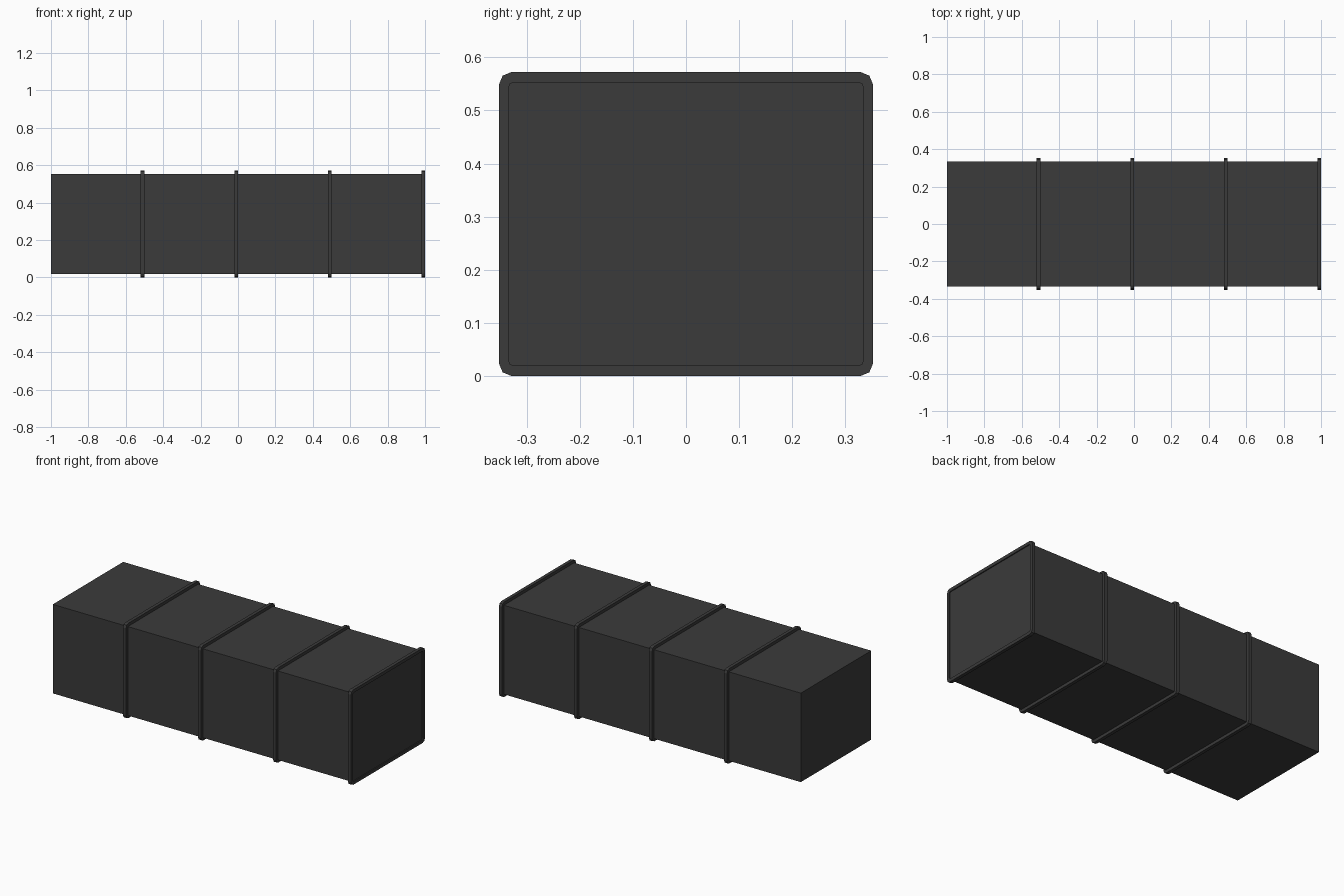
import bpy
import bmesh
import math

cube = bpy.data.objects.get("Cube")
if cube:
    bpy.data.objects.remove(cube, do_unlink=True)

# One dark grey sheet-metal colour
metal = bpy.data.materials.new("dark_grey_metal")
metal.use_nodes = True
grey = (0.043, 0.043, 0.043, 1)
metal.diffuse_color = grey
metal.node_tree.nodes["Principled BSDF"].inputs["Base Color"].default_value = grey

MID_Z = 0.286
SEGMENT = 0.5
FLANGE = 0.02
RECESS = 0.006


def finish(name, bm):
    bmesh.ops.recalc_face_normals(bm, faces=bm.faces)
    mesh = bpy.data.meshes.new(name)
    bm.to_mesh(mesh)
    bm.free()
    mesh.materials.append(metal)
    obj = bpy.data.objects.new(name, mesh)
    bpy.context.collection.objects.link(obj)
    return obj


def rounded_loop(bm, x, half_y, half_z, radius, steps=2):
    """Rectangle in the yz plane with rounded corners."""
    verts = []
    for corner, (sy, sz) in enumerate([(1, 1), (-1, 1), (-1, -1), (1, -1)]):
        for i in range(steps + 1):
            a = (corner + i / steps) * math.pi / 2
            y = sy * (half_y - radius) + radius * math.cos(a)
            z = sz * (half_z - radius) + radius * math.sin(a)
            verts.append(bm.verts.new((x, y, MID_Z + z)))
    return verts


def box_segment(name, x0, x1):
    bm = bmesh.new()
    bmesh.ops.create_cube(bm, size=1)
    for v in bm.verts:
        v.co.x = x1 if v.co.x > 0 else x0
        v.co.y *= 0.67
        v.co.z = MID_Z + v.co.z * 0.536
    finish(name, bm)


def flange_ring(name, x0, x1):
    bm = bmesh.new()
    loops = [rounded_loop(bm, x, *size) for x, size in (
        (x0, (0.352, 0.286, 0.022)), (x1, (0.352, 0.286, 0.022)),
        (x1, (0.334, 0.267, 0.009)), (x0, (0.334, 0.267, 0.009)))]
    for k in range(4):
        a, b = loops[k], loops[(k + 1) % 4]
        for i in range(len(a)):
            j = (i + 1) % len(a)
            bm.faces.new((a[i], a[j], b[j], b[i]))
    finish(name, bm)


# Four duct segments, each with a flange at its left end
for n in range(4):
    start = -1 + n * SEGMENT
    end = start + SEGMENT
    box_start = start - (RECESS if n else 0)
    box_segment(f"duct_segment_{n + 1}", box_start, end - RECESS)
    flange_ring(f"flange_{n + 1}", end - FLANGE, end)
